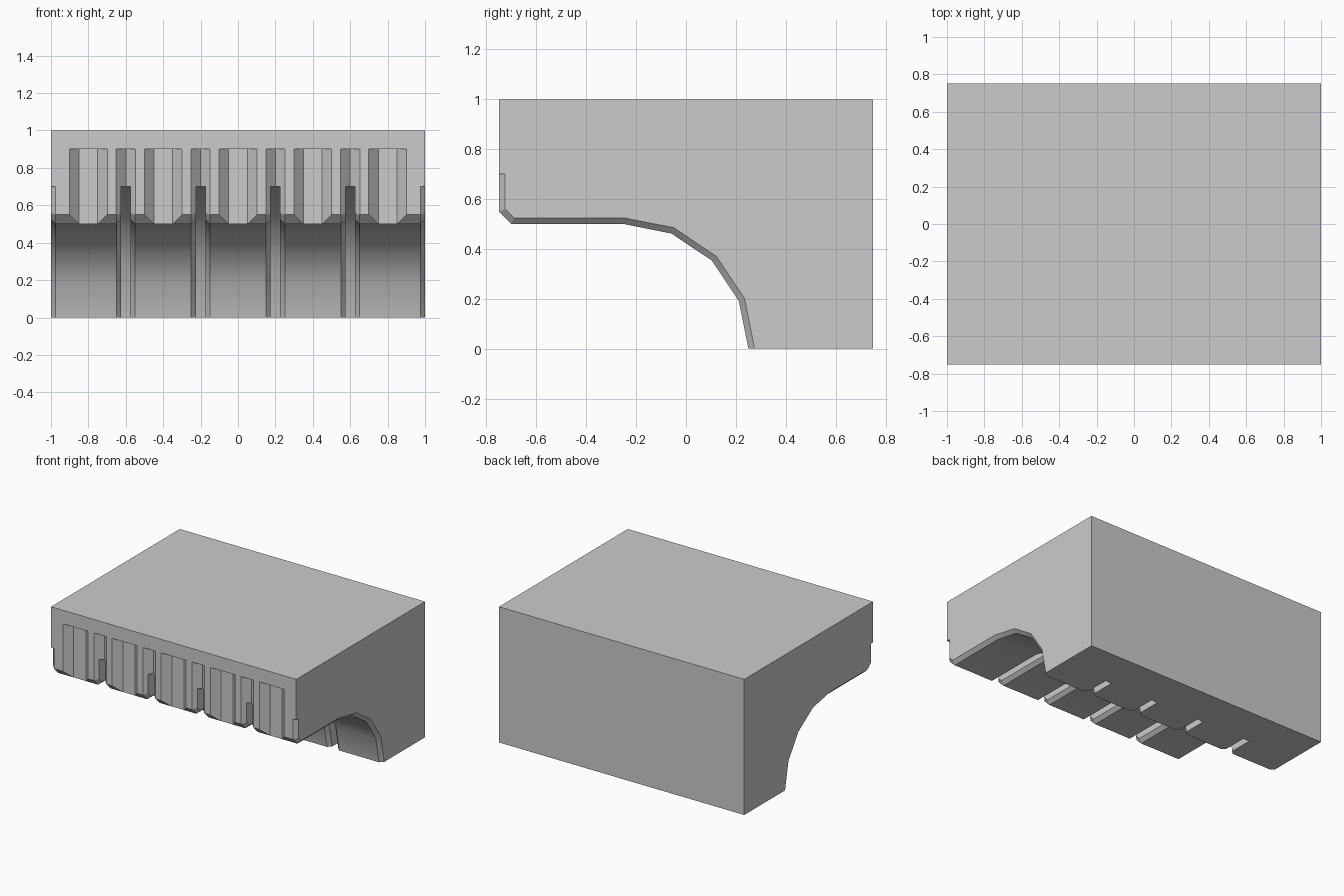
import bpy, bmesh
from math import sin, cos, radians

if "Cube" in bpy.data.objects:
    bpy.data.objects.remove(bpy.data.objects["Cube"])


def mesh_object(name, bm):
    bmesh.ops.recalc_face_normals(bm, faces=bm.faces)
    mesh = bpy.data.meshes.new(name)
    bm.to_mesh(mesh)
    bm.free()
    ob = bpy.data.objects.new(name, mesh)
    bpy.context.collection.objects.link(ob)
    return ob


def section(o, slot=False):
    """Outline in y, z: square back, quarter vault, bevelled front lip; o insets the edge."""
    r = 0.7 if slot else 0.5 + o
    pts = [(0.75, 0), (0.75, 1), (-0.75, 1), (-0.75, 0.7)]
    if slot:
        pts += [(-0.75, 0.7), (-0.75, 0.7), (-0.7, 0.7)]
    else:
        k = 0.4142 * o
        pts += [(-0.75 + o, 0.7), (-0.75 + o, 0.55 + k), (-0.7 + k, 0.5 + o)]
    for i in range(5):
        a = radians(90 - 22.5 * i)
        pts.append((-0.25 + r * cos(a), r * sin(a)))
    return pts


# Vaulted block: sections lofted along x, with four deep slots
c = 0.025
stations = [(-1, section(c)), (-1 + c, section(0))]
for x in (-0.6, -0.2, 0.2, 0.6):
    stations += [(x - 0.05, section(0)), (x - c, section(c)), (x - c, section(0, True)),
                 (x + c, section(0, True)), (x + c, section(c)), (x + 0.05, section(0))]
stations += [(1 - c, section(0)), (1, section(c))]

bm = bmesh.new()
rings = [[bm.verts.new((x, y, z)) for y, z in pts] for x, pts in stations]
for a, b in zip(rings, rings[1:]):
    for i in range(len(a)):
        j = (i + 1) % len(a)
        bm.faces.new((a[i], a[j], b[j], b[i]))
bm.faces.new(rings[0])
bm.faces.new(rings[-1])
bmesh.ops.remove_doubles(bm, verts=bm.verts, dist=1e-5)
bmesh.ops.dissolve_degenerate(bm, edges=bm.edges, dist=1e-5)
bmesh.ops.dissolve_limit(bm, angle_limit=radians(0.5), verts=bm.verts, edges=bm.edges)
block = mesh_object("vaulted_block", bm)

# Upright front niches: wide with a flat back, narrow with a V shape
bm = bmesh.new()


def niche(x, half, flat):
    e = 0.001
    f = -0.75 + e
    plan = [(x - half - 0.05, f - 0.05), (x - flat, f + half - flat)]
    if flat:
        plan.append((x + flat, f + half - flat))
    plan.append((x + half + 0.05, f - 0.05))
    low = [bm.verts.new((px, py, 0.45)) for px, py in plan]
    high = [bm.verts.new((px, py, 0.9)) for px, py in plan]
    bm.faces.new(low)
    bm.faces.new(high)
    for i in range(len(plan)):
        j = (i + 1) % len(plan)
        bm.faces.new((low[i], low[j], high[j], high[i]))


def cut(name):
    global bm
    cutter = mesh_object(name, bm)
    cutter.hide_render = True
    mod = block.modifiers.new(name, 'BOOLEAN')
    mod.operation = 'DIFFERENCE'
    mod.solver = 'EXACT'
    mod.object = cutter
    bpy.context.view_layer.objects.active = block
    bpy.ops.object.modifier_apply(modifier=name)
    bpy.data.objects.remove(cutter)
    bm = bmesh.new()


for i in range(5):
    niche(-0.8 + 0.4 * i, 0.1, 0.05)
cut("wide_niches")
for i in range(4):
    niche(-0.6 + 0.4 * i, 0.05, 0)
cut("narrow_niches")
bm.free()

# Smooth vault, sharp edges elsewhere
bpy.ops.object.select_all(action='DESELECT')
block.select_set(True)
bpy.context.view_layer.objects.active = block
bpy.ops.object.shade_smooth_by_angle(angle=radians(30))
